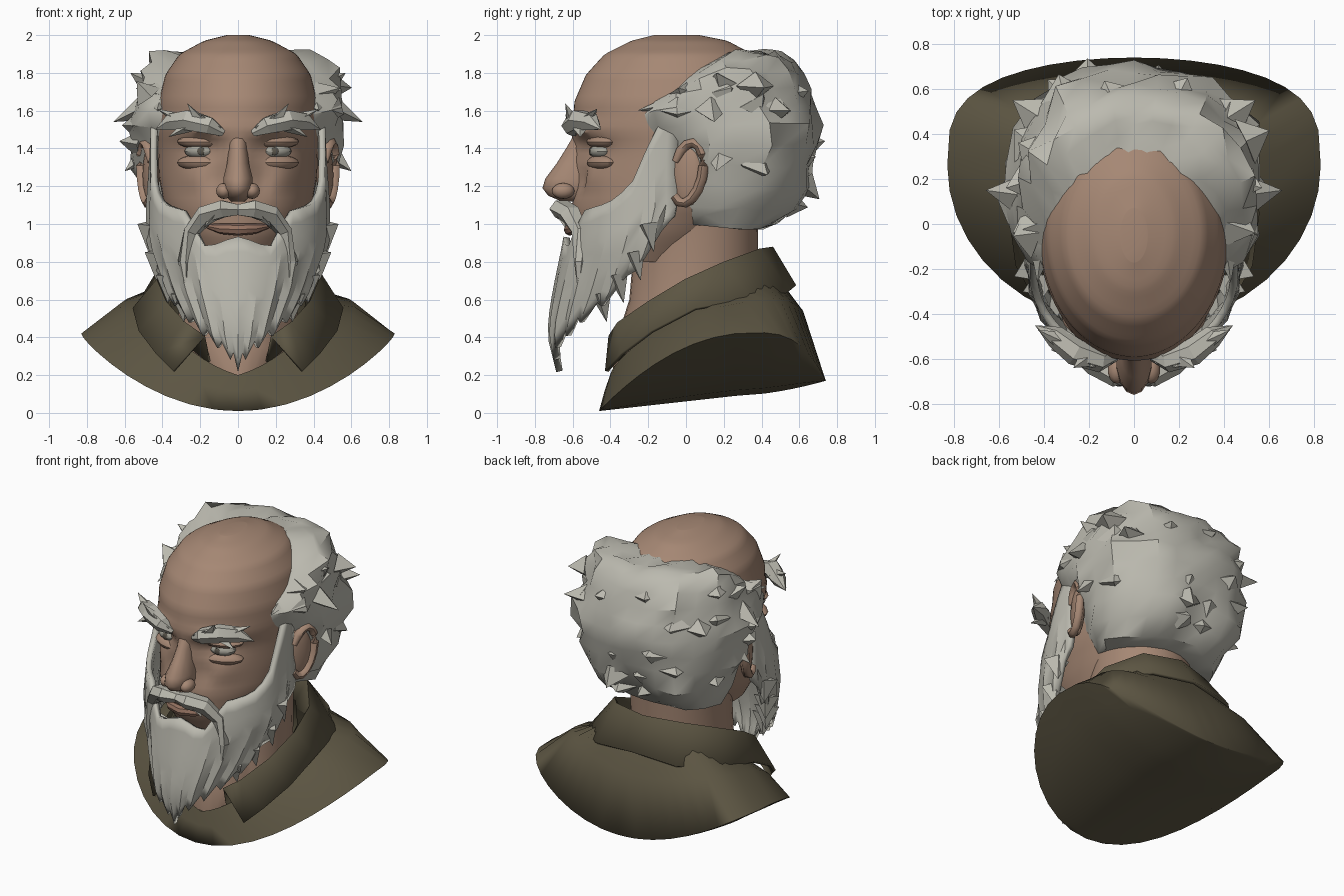
import bpy, bmesh, math, random
from mathutils import Vector, Matrix

random.seed(7)
if "Cube" in bpy.data.objects:
    bpy.data.objects.remove(bpy.data.objects["Cube"])


def material(name, r, g, b):
    m = bpy.data.materials.new(name)
    m.use_nodes = True
    m.diffuse_color = (r, g, b, 1)
    m.node_tree.nodes["Principled BSDF"].inputs["Base Color"].default_value = (r, g, b, 1)
    return m


skin = material("skin", .38, .245, .175)
grey = material("grey hair", .5, .49, .43)
cloth = material("olive cloth", .107, .091, .055)
lip_red = material("lip", .3, .17, .12)
white = material("eye white", .36, .35, .3)
dark = material("iris", .1, .09, .07)


def finish(name, bm, mat, angle=35, thick=0):
    bmesh.ops.recalc_face_normals(bm, faces=bm.faces[:])
    me = bpy.data.meshes.new(name)
    bm.to_mesh(me)
    bm.free()
    me.materials.append(mat)
    for f in me.polygons:
        f.use_smooth = True
    me.set_sharp_from_angle(angle=math.radians(angle))
    ob = bpy.data.objects.new(name, me)
    bpy.context.scene.collection.objects.link(ob)
    if thick:
        mod = ob.modifiers.new("thickness", "SOLIDIFY")
        mod.thickness, mod.offset = thick, 0


def build(name, shells, mat, closed=True, cap=True, angle=35, thick=0):
    """Bridge each shell's rings of points into one object."""
    bm = bmesh.new()
    for rings in shells:
        rows = [[bm.verts.new(p) for p in r] for r in rings]
        n = len(rows[0])
        for a, b in zip(rows, rows[1:]):
            for i in range(n if closed else n - 1):
                j = (i + 1) % n
                bm.faces.new((a[i], a[j], b[j], b[i]))
    bmesh.ops.remove_doubles(bm, verts=bm.verts[:], dist=.0005)
    if cap:
        bmesh.ops.holes_fill(bm, edges=bm.edges[:], sides=0)
    finish(name, bm, mat, angle, thick)


def lerp_table(t, table):
    """Piecewise linear lookup; the first entry of each row is the key."""
    if t <= table[0][0]:
        return table[0][1:]
    for a, b in zip(table, table[1:]):
        if t <= b[0]:
            k = (t - a[0]) / (b[0] - a[0])
            return tuple(p + (q - p) * k for p, q in zip(a[1:], b[1:]))
    return table[-1][1:]


def oval(z, w, front, back, n=32):
    mid, half = (front + back) / 2, (back - front) / 2
    turn = [math.tau * i / n for i in range(n)]
    return [Vector((w * math.sin(a), mid - half * math.cos(a), z)) for a in turn]


def tube(pts, radii, sides=6, flat=1):
    pts = [Vector(p) for p in pts]
    rings = []
    for i, (p, r) in enumerate(zip(pts, radii)):
        d = pts[min(i + 1, len(pts) - 1)] - pts[max(i - 1, 0)]
        q = d.to_track_quat("Z", "Y")
        turn = [math.tau * k / sides for k in range(sides)]
        rings.append([p + q @ Vector((r * math.cos(a), r * flat * math.sin(a), 0)) for a in turn])
    return rings


def spike(base, tip, r):
    return tube([base, tip], [r, 0], 4, .7)


def ball(name, loc, size, mat, tilt=0):
    bm = bmesh.new()
    m = Matrix.Translation(loc) @ Matrix.Rotation(tilt, 4, "Z") @ Matrix.Diagonal((*size, 1))
    bmesh.ops.create_uvsphere(bm, u_segments=14, v_segments=8, radius=1, matrix=m)
    finish(name, bm, mat)


# Skull: height, half width, front, back
SKULL = [(.8, .24, -.5, .1), (.95, .33, -.59, .28), (1.1, .39, -.6, .42), (1.25, .42, -.56, .52),
         (1.4, .425, -.56, .56), (1.5, .43, -.6, .56), (1.65, .42, -.59, .52), (1.79, .385, -.53, .45),
         (1.9, .31, -.43, .35), (1.97, .18, -.29, .22), (2, .06, -.17, .07)]


def skull_rings(count, n):
    levels = [.8 + 1.2 * math.sin(i / count * math.pi / 2) for i in range(count + 1)]
    return [oval(z, *lerp_table(z, SKULL), n) for z in levels]


# Face relief: x, z, spread across, spread up, push in y
RELIEF = [(.19, 1.4, .09, .05, .035), (.2, 1.5, .12, .04, -.03), (.24, 1.25, .08, .07, -.03),
          (.0, 1.32, .07, .14, -.05), (.13, 1.22, .03, .06, .015)]
head = skull_rings(44, 72)
for p in (p for ring in head for p in ring if p.y < -.1):
    p.y += sum(d * math.exp(-((abs(p.x) - x) / sx) ** 2 - ((p.z - z) / sz) ** 2) for x, z, sx, sz, d in RELIEF)
build("head", [head], skin)

# Hair: the skull pushed outward behind the hairline, sunk inside it elsewhere
HAIRLINE = [(1.05, .06), (1.4, .0), (1.5, -.16), (1.62, -.2), (1.7, -.03), (1.8, .06), (1.9, .24), (2, .4)]
centre = Vector((0, .05, 1.45))
hair, tufts = [], []
for ring in skull_rings(20, 32):
    row = []
    for p in ring:
        depth = p.y - lerp_table(p.z, HAIRLINE)[0]
        push = max(-.06, min(.11, depth * .7 + .02))
        out = (p - centre).normalized()
        if push > .05:
            push += .65 * abs(p.x) * max(0, p.y) + random.uniform(-.025, .03)
            if random.random() < .2:
                push += .04
        q = p + out * push
        floor = .97 + .1 * max(0, .3 - q.y) + .5 * max(0, q.y - .42)
        q.z = max(floor, min(q.z, 1.89 + random.uniform(0, .04)))
        row.append(q)
        if push > .08 and 1.08 < q.z < 1.86 and random.random() < .22:
            lean = Vector((random.uniform(-.05, .05), .01, random.uniform(-.06, .05)))
            tufts.append(spike(q - out * .05, q + out * random.uniform(.03, .065) + lean, .11))
    hair.append(row)
for s in (-1, 1):
    tufts += [spike((s * .44, .12, 1.64), (s * .66, .15, 1.54), .13),
              spike((s * .44, .2, 1.72), (s * .57, .16, 1.8), .12),
              spike((s * .43, .0, 1.68), (s * .54, -.04, 1.72), .11),
              spike((s * .4, -.02, 1.65), (s * .43, -.26, 1.6), .08),
              spike((s * .45, .2, 1.4), (s * .6, .16, 1.28), .12),
              spike((s * .38, .45, 1.6), (s * .54, .55, 1.6), .13)]
build("hair", [hair], grey)
build("hair_tufts", tufts, grey, angle=25)

# Neck and chest
build("neck", [[oval(*r) for r in [(1.15, .33, -.3, .4), (.95, .31, -.27, .38), (.6, .31, -.3, .38),
                                   (.35, .33, -.38, .36), (.2, .2, -.39, .2)]]], skin)

# Nose
NOSE = [(1.46, .055, -.6), (1.4, .05, -.635), (1.32, .06, -.685), (1.24, .08, -.745),
        (1.19, .08, -.76), (1.15, .065, -.73), (1.12, .04, -.66)]
build("nose", [[oval(z, w, y, -.46, 14) for z, w, y in NOSE]], skin, angle=60)

# Beard: columns fan around the jaw, from cheek line to ragged lower edge
FORM = [(.22, .1, -.65, -.54), (.4, .25, -.7, -.43), (.5, .3, -.7, -.38), (.65, .38, -.68, -.29),
        (.9, .47, -.635, -.19), (1.1, .47, -.61, -.15), (1.3, .455, -.6, -.15), (1.6, .44, -.6, -.14)]
TOP = [(0, .93), (.12, .9), (.2, .86), (.27, .97), (.35, 1.07), (.55, 1.11), (.7, 1.2), (.8, 1.4), (.9, 1.58), (1, 1.62)]
LOW = [(0, .22), (.25, .33), (.5, .44), (.7, .55), (.85, .74), (1, 1.04)]
cols, rows = 28, 9
beard = []
for j in range(rows + 1):
    line = []
    for i in range(cols + 1):
        f = 2 * i / cols - 1
        t, ridge = abs(f), i % 2
        low = lerp_table(t, LOW)[0] + .07 * ridge
        high = lerp_table(t, TOP)[0]
        z = high + (low - high) * j / rows
        w, front, side = lerp_table(z, FORM)
        a = math.radians(103) * f
        k = 1 - .05 * ridge * j / rows
        bump = .02 if t < .3 else 0
        line.append((w * k * math.sin(a), side + (front - side) * k * math.cos(a) - bump * j / rows, z))
    beard.append(line)
build("beard", [beard], grey, closed=False, cap=False, angle=25, thick=.035)

# Moustache, eyebrows and loose beard locks
moustache, brows, locks = [], [], []
for s in (-1, 1):
    moustache.append(tube([(0, -.645, 1.075), (s * .08, -.66, 1.08), (s * .17, -.61, 1.05),
                           (s * .245, -.56, .96), (s * .29, -.56, .8), (s * .27, -.57, .62)],
                          [.04, .065, .065, .05, .035, 0], 6, .8))
    moustache.append(spike((s * .1, -.65, 1.07), (s * .18, -.64, .98), .055))
    brows.append(tube([(s * .08, -.59, 1.48), (s * .15, -.61, 1.52), (s * .26, -.57, 1.55),
                       (s * .35, -.5, 1.54), (s * .44, -.45, 1.5)], [.02, .05, .06, .05, 0], 6))
    for base, tip in [((.2, -.59, 1.54), (.27, -.64, 1.64)), ((.3, -.53, 1.55), (.43, -.47, 1.61)),
                      ((.26, -.56, 1.52), (.37, -.56, 1.46)), ((.12, -.58, 1.51), (.2, -.64, 1.58))]:
        brows.append(spike((s * base[0], *base[1:]), (s * tip[0], *tip[1:]), .05))
    for x, y, z in [(.46, -.2, .95), (.42, -.27, .8), (.36, -.36, .68), (.28, -.45, .58)]:
        locks.append(spike((s * x, y, z + .05), (s * x * 1.03, y + .03, z - .1), .08))
build("moustache", moustache, grey, angle=25)
build("eyebrows", brows, grey, angle=25)
build("beard_locks", locks, grey, angle=25)

# Lower lip
build("lower_lip", [tube([(-.17, -.53, .99), (-.09, -.595, .975), (0, -.615, .97), (.09, -.595, .975),
                          (.17, -.53, .99)], [.01, .028, .032, .028, .01], 8)], lip_red)

# Eyes, lids, nostrils and ears
for s, side in ((1, "left"), (-1, "right")):
    ball(side + "_eye", (s * .2, -.45, 1.385), (.085, .06, .04), white, s * .3)
    ball(side + "_iris", (s * .195, -.505, 1.385), (.022, .009, .022), dark)
    ball(side + "_upper_lid", (s * .2, -.445, 1.435), (.13, .072, .036), skin, s * .4)
    ball(side + "_lower_lid", (s * .2, -.445, 1.325), (.13, .07, .042), skin, s * .4)
    ball(side + "_nostril", (s * .075, -.65, 1.175), (.042, .06, .042), skin)
    ball(side + "_ear_bowl", (s * .46, .005, 1.26), (.035, .09, .17), skin, -s * .35)
    rim = []
    for i in range(13):
        a = math.radians(-130 + i * 24)
        y = .01 + .08 * math.cos(a) + .025 * math.sin(a)
        rim.append((s * (.48 + .35 * y), y, 1.27 + .16 * math.sin(a)))
    build(side + "_ear_rim", [tube(rim, [.025] + [.028] * 11 + [.02], 6)], skin, angle=60)


# Garment: neckline, shoulders, widest edge, then a rounded underside
def garment_ring(w, front, wide, back, low, high, lift, power, k=1):
    pts = []
    for i in range(40):
        a = math.tau * i / 40
        s, c = math.sin(a) * k, math.cos(a)
        y = wide - (wide - front) * c if c > 0 else wide + (back - wide) * abs(c) ** .6
        pts.append((w * s, y, low + (high - low) * (1 - c) / 2 + lift * abs(s) ** power))
    return pts


edge = (.83, -.46, .26, .74, .01, .17, .33, 2)
build("garment", [[garment_ring(.4, -.4, .08, .46, .2, .74, .12, 1),
                   garment_ring(.62, -.43, .17, .62, .12, .54, .23, 2)]
                  + [garment_ring(*edge, k) for k in (1, .8, .6, .3, 0)]], cloth, cap=False, angle=100)

# Turned-down collar: inner edge, fold and outer edge from nape to front point
fold = [(0, .46, .87), (.25, .39, .86), (.4, .2, .79), (.43, 0, .7), (.38, -.2, .58), (.28, -.36, .47), (.18, -.41, .4)]
outer = [(0, .575, .67), (.3, .54, .64), (.51, .34, .6), (.55, .05, .55), (.52, -.18, .43), (.43, -.34, .31), (.34, -.42, .22)]
inner = [(x * .85, y * .85, z - .13) for x, y, z in fold]
strip = [[(-x, y, z) for x, y, z in reversed(r[1:])] + r for r in (inner, fold, outer)]
build("collar", [strip], cloth, closed=False, cap=False, thick=.02)
